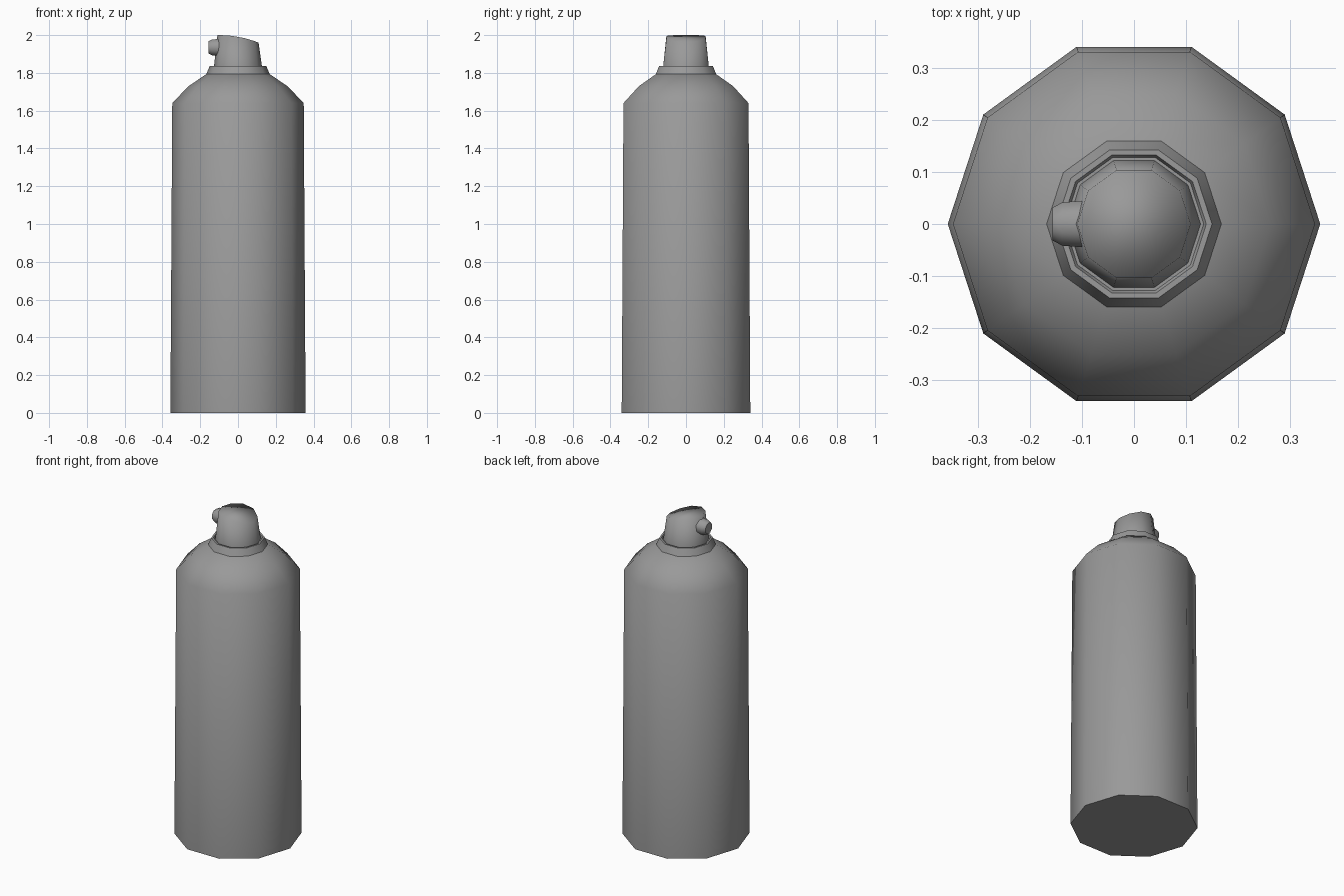
import bpy, bmesh, math
from mathutils import Matrix

cube = bpy.data.objects.get("Cube")
if cube:
    bpy.data.objects.remove(cube)

grey = bpy.data.materials.new("plain grey")
grey.use_nodes = True
COLOUR = (0.32, 0.32, 0.32, 1)
grey.diffuse_color = COLOUR
grey.node_tree.nodes["Principled BSDF"].inputs["Base Color"].default_value = COLOUR


def lathe(bm, profile, sides):
    """Skin rings of (radius, height); returns the list of rings."""
    rings = []
    for r, z in profile:
        angles = [2 * math.pi * i / sides for i in range(sides)]
        rings.append([bm.verts.new((r * math.cos(a), r * math.sin(a), z)) for a in angles])
    for low, high in zip(rings, rings[1:]):
        for i in range(sides):
            j = (i + 1) % sides
            bm.faces.new((low[i], low[j], high[j], high[i]))
    return rings


def finish(bm, name, sharp_angle):
    bmesh.ops.recalc_face_normals(bm, faces=bm.faces)
    mesh = bpy.data.meshes.new(name)
    bm.to_mesh(mesh)
    bm.free()
    mesh.materials.append(grey)
    ob = bpy.data.objects.new(name, mesh)
    bpy.context.collection.objects.link(ob)
    bpy.ops.object.select_all(action='DESELECT')
    ob.select_set(True)
    bpy.context.view_layer.objects.active = ob
    bpy.ops.object.shade_smooth_by_angle(angle=math.radians(sharp_angle))
    return ob


# Can body with rounded shoulder
bm = bmesh.new()
rings = lathe(bm, [(0.358, 0), (0.348, 1.64), (0.262, 1.73), (0.168, 1.793)], 10)
bm.faces.new(rings[0])
bm.faces.new(rings[-1])
finish(bm, "can_body", 65)

# Collar seat around the spray cap
bm = bmesh.new()
rings = lathe(bm, [(0.168, 1.793), (0.15, 1.836), (0.139, 1.836), (0.134, 1.825)], 10)
bm.faces.new(rings[-1])
finish(bm, "collar", 40)

# Spray cap: the top edge curves down towards +x
bm = bmesh.new()
base, top = lathe(bm, [(0.128, 1.825), (0.109, 2.0)], 10)
for v in top:
    t = (v.co.x + 0.109) / 0.218
    v.co.z -= 0.04 * t ** 2.2
# Strips across the top join each vertex to its mirror on the other side
bm.faces.new((top[0], top[1], top[9]))
for i in range(1, 4):
    bm.faces.new((top[i], top[i + 1], top[9 - i], top[10 - i]))
bm.faces.new((top[4], top[5], top[6]))
finish(bm, "spray_cap", 180)

# Nozzle pointing to -x
bm = bmesh.new()
rings = lathe(bm, [(0.05, 0.08), (0.045, 0.138), (0.034, 0.157)], 8)
bm.faces.new(rings[-1])
turn = Matrix.Rotation(math.radians(-90), 4, 'Y') @ Matrix.Rotation(math.pi / 8, 4, 'Z')
bmesh.ops.transform(bm, matrix=Matrix.Translation((0, 0, 1.935)) @ turn, verts=bm.verts)
finish(bm, "nozzle", 50)
